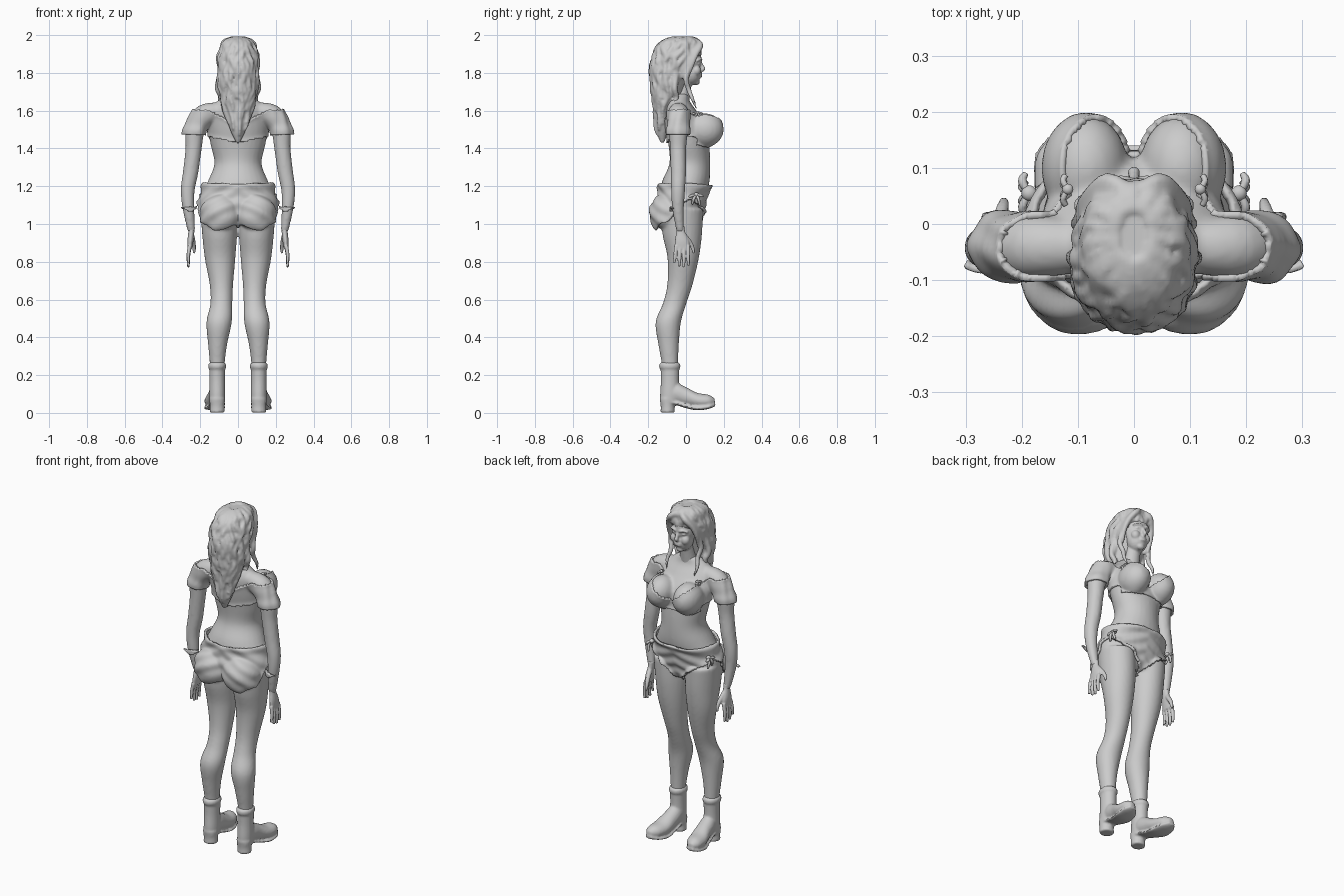
import bpy, bmesh, math, random
from mathutils import Vector, Matrix

if "Cube" in bpy.data.objects:
    bpy.data.objects.remove(bpy.data.objects["Cube"], do_unlink=True)
random.seed(4)
SIDES = (1, -1)
UP = Vector((0, 0, 1))

grey = bpy.data.materials.new("plain grey")
grey.use_nodes = True
grey.diffuse_color = (0.6, 0.6, 0.6, 1)
for node in grey.node_tree.nodes:
    if node.type == 'BSDF_PRINCIPLED':
        node.inputs["Base Color"].default_value = grey.diffuse_color


def spline(pts, n=5):
    """Smooth curve through tuples of any length."""
    out = []
    for i in range(len(pts) - 1):
        quad = [pts[max(i - 1, 0)], pts[i], pts[i + 1], pts[min(i + 2, len(pts) - 1)]]
        for k in range(n):
            t = k / n
            out.append([b + 0.5 * t * (c - a + t * (2 * a - 5 * b + 4 * c - d + t * (3 * (b - c) + d - a)))
                        for a, b, c, d in zip(*quad)])
    return out + [list(pts[-1])]


def flip(pts, s):
    return [(p[0] * s, *p[1:]) for p in pts]


def skin(bm, rings):
    rows = [[bm.verts.new(p) for p in ring] for ring in rings]
    n = len(rows[0])
    for a, b in zip(rows, rows[1:]):
        for i in range(n):
            bm.faces.new((a[i], a[(i + 1) % n], b[(i + 1) % n], b[i]))
    bm.faces.new(rows[0][::-1])
    bm.faces.new(rows[-1])


def loft(bm, pts, u=Vector((1, 0, 0)), v=Vector((0, 1, 0)), seg=28):
    """Ellipses of radii a, b through x, y, z, a, b."""
    angles = [math.tau * i / seg for i in range(seg)]
    skin(bm, [[Vector((x, y, z)) + u * a * math.cos(t) + v * b * math.sin(t) for t in angles]
              for x, y, z, a, b in spline(pts)])


def tube(bm, pts, seg=14, n=5):
    """Round tube through x, y, z, radius."""
    path = spline(pts, n)
    rings = []
    for i, (x, y, z, r) in enumerate(path):
        d = Vector(path[min(i + 1, len(path) - 1)][:3]) - Vector(path[max(i - 1, 0)][:3])
        u = d.cross(Vector((0.3, 1, 0.1))).normalized()
        v = d.cross(u).normalized()
        rings.append([Vector((x, y, z)) + r * (u * math.cos(math.tau * k / seg) + v * math.sin(math.tau * k / seg))
                      for k in range(seg)])
    skin(bm, rings)


def ball(bm, c, r):
    bmesh.ops.create_uvsphere(bm, u_segments=20, v_segments=12, radius=1,
                              matrix=Matrix.Translation(c) @ Matrix.Diagonal((*r, 1)))


def finish(name, bm, voxel=0, smooth=0, shell=0):
    """Make the object; blend its pieces into one skin and bake that."""
    bmesh.ops.recalc_face_normals(bm, faces=bm.faces)
    mesh = bpy.data.meshes.new(name)
    bm.to_mesh(mesh)
    bm.free()
    ob = bpy.data.objects.new(name, mesh)
    bpy.context.scene.collection.objects.link(ob)
    if voxel:
        mod = ob.modifiers.new("blend", 'REMESH')
        mod.mode, mod.voxel_size = 'VOXEL', voxel
    if smooth:
        mod = ob.modifiers.new("relax", 'SMOOTH')
        mod.factor, mod.iterations = 0.5, smooth
    if shell:
        mod = ob.modifiers.new("cloth", 'SOLIDIFY')
        mod.thickness, mod.offset = shell, -1
    bpy.context.view_layer.update()
    baked = bpy.data.meshes.new_from_object(ob.evaluated_get(bpy.context.evaluated_depsgraph_get()))
    ob.modifiers.clear()
    ob.data = baked
    baked.materials.clear()
    baked.materials.append(grey)
    baked.polygons.foreach_set("use_smooth", [True] * len(baked.polygons))
    return ob


# Body: torso, bust, seat, legs and arms
bm = bmesh.new()
loft(bm, [(0, -.03, 1, .15, .09), (0, -.03, 1.08, .2, .12), (0, -.015, 1.16, .19, .125),
          (0, 0, 1.23, .158, .125), (0, .02, 1.32, .125, .108), (0, .015, 1.42, .145, .108),
          (0, 0, 1.52, .16, .11), (0, -.03, 1.6, .15, .085), (0, -.04, 1.65, .11, .06),
          (0, -.03, 1.69, .052, .045)])
for s in SIDES:
    ball(bm, (s * .085, .1, 1.5), (.075, .095, .086))
    ball(bm, (s * .092, -.095, 1.06), (.1, .092, .095))
    loft(bm, flip([(.105, -.02, 1.08, .095, .11), (.098, -.02, .95, .092, .105), (.095, -.015, .82, .081, .083),
                   (.088, -.032, .68, .062, .067), (.088, -.06, .58, .058, .062), (.1, -.094, .48, .067, .067),
                   (.108, -.092, .36, .05, .054), (.11, -.085, .25, .039, .043), (.11, -.085, .12, .036, .04)], s))
    tube(bm, flip([(.09, -.04, 1.6, .045), (.18, -.04, 1.575, .058), (.226, -.04, 1.5, .052),
                   (.235, -.042, 1.4, .043), (.25, -.04, 1.28, .041), (.266, -.042, 1.18, .037),
                   (.262, -.042, 1.08, .031), (.246, -.03, .96, .02)], s), 20)
body = finish("body", bm, .009, 4)

# Head with neck and face
bm = bmesh.new()
tube(bm, [(0, -.045, 1.62, .06), (0, -.02, 1.7, .044), (0, -.005, 1.8, .044)], 20)
ball(bm, (0, -.005, 1.87), (.075, .088, .1))
ball(bm, (0, .025, 1.8), (.058, .056, .066))
ball(bm, (0, .054, 1.753), (.023, .019, .018))
tube(bm, [(0, .074, 1.86, .008), (0, .087, 1.832, .01), (0, .092, 1.821, .011), (0, .08, 1.812, .009)])
for z in (1.782, 1.793):
    ball(bm, (0, .077, z), (.021, .009, .006))
for s in SIDES:
    ball(bm, (s * .034, .055, 1.812), (.026, .024, .028))
    ball(bm, (s * .031, .066, 1.85), (.014, .01, .008))
    tube(bm, flip([(.01, .08, 1.866, .006), (.03, .08, 1.873, .006), (.056, .06, 1.865, .005)], s))
finish("head", bm, .005, 2)

# Hands with four fingers and a thumb
for s, side in zip(SIDES, ("left", "right")):
    bm = bmesh.new()
    loft(bm, flip([(.247, -.03, .99, .018, .021), (.247, -.028, .96, .016, .023),
                   (.252, -.022, .91, .016, .037), (.255, -.02, .87, .012, .04)], s))
    for i in range(4):
        y = -.052 + .021 * i
        drop = (.085, .105, .11, .1)[i]
        tube(bm, [(s * .255, y, .885, .011), (s * .263, y * 1.1, .88 - drop * .5, .0095),
                  (s * .262, y * 1.2, .88 - drop, .007)])
    tube(bm, flip([(.245, -.01, .94, .014), (.236, .022, .9, .012), (.232, .038, .865, .009), (.234, .04, .845, .006)], s))
    finish(side + "_hand", bm, .0045, 1)


def bump(d, width):
    return math.exp(-(d / width) ** 2)


def garment(name, inside, puff):
    """Cut cloth out of the body's skin: keep inside > 0, then push it out."""
    bm = bmesh.new()
    bm.from_mesh(body.data)
    bm.normal_update()
    bmesh.ops.delete(bm, geom=[v for v in bm.verts if inside(v.co) <= 0], context='VERTS')
    moves = [(v, v.normal.copy() * puff(v.co)) for v in bm.verts]
    for v, move in moves:
        v.co += move
    finish(name, bm, 0, 4, .014)


# Shorts: high-cut leg holes in front, fuller behind, rolled waistband
def leg_hem(p):
    x = abs(p.x)
    t = min(max((p.y + .11) / .14, 0), 1)
    front = .985 + .75 * x
    back = 1 - .02 * bump(x - .1, .05) + .25 * max(x - .13, 0)
    return p.z - (back + (front - back) * t * t * (3 - 2 * t))


def shorts_inside(p):
    if p.z > 1.1 and abs(p.x) > .19 + (1.2 - p.z) * .2:
        return -1
    return min(leg_hem(p), 1.215 - p.z)


def shorts_puff(p):
    fold = .004 * math.sin(p.z * 90 + abs(p.x) * 45 + p.y * 30)
    return .01 + .014 * bump(p.z - 1.2, .018) + .011 * bump(leg_hem(p), .022) + fold


garment("shorts", shorts_inside, shorts_puff)


# Crop top: low front neckline, off-shoulder puffed sleeves
def top_inside(p):
    x = abs(p.x)
    if x > .185:
        return min(p.z - 1.465, 1.605 - p.z)
    low = 1.41 if p.y > .05 else 1.425 + .22 * x
    high = min(1.475 + .85 * x, 1.605) if p.y > 0 else min(1.53 + .5 * x, 1.605)
    return min(p.z - low, high - p.z)


def top_puff(p):
    sleeve = min(max((abs(p.x) - .17) / .03, 0), 1)
    cuff = .011 * bump(p.z - 1.492, .026) + .003 * math.sin(p.y * 110 + p.x * 70)
    return .006 + .006 * bump(top_inside(p), .014) + sleeve * cuff


garment("crop_top", top_inside, top_puff)

# Side ties on the shorts and front ties on the top
bm = bmesh.new()
for s in SIDES:
    for x, y, z, size in ((.187, .055, 1.155, 1), (.118, .062, 1.59, .7)):
        knot = Vector((x * s, y, z))
        ball(bm, knot, (.014 * size, .014 * size, .012 * size))
        for dy, dz in ((-.04, -.012), (.035, -.008), (-.022, -.05), (.018, -.055)):
            mid = knot + Vector((s * .012, dy * .6, dz * .4)) * size
            end = knot + Vector((s * .006, dy, dz)) * size
            tube(bm, [(*knot, .005), (*mid, .008 * size), (*end, .005)], 10)
finish("cloth_ties", bm)

# Hair: one tapering mass overlaid with wavy locks
bm = bmesh.new()
mass = [(0, -.02, 1.987, .03, .045), (0, -.032, 1.96, .078, .095), (0, -.05, 1.89, .098, .118),
        (0, -.08, 1.8, .1, .102), (0, -.095, 1.7, .094, .08), (0, -.112, 1.6, .072, .053),
        (0, -.125, 1.5, .042, .035), (0, -.125, 1.43, .01, .01)]
loft(bm, mass)
rows = spline(mass, 6)
for i in range(44):
    a = math.tau * i / 44 + random.uniform(-.08, .08)
    last = 13 if math.sin(a) > .35 else random.randint(26, len(rows) - 1)
    phase, swing = random.uniform(0, 6), random.uniform(.06, .16)
    lock = []
    for k in range(0, last, 2):
        x, y, z, rx, ry = rows[k]
        t = a + swing * math.sin(k * .62 + phase)
        lift = 1 + .05 * math.sin(k * .8 + phase * 2)
        lock.append((x + rx * lift * math.cos(t), y + ry * lift * math.sin(t), z,
                     .006 + .008 * math.sin(math.pi * (k + 2) / (last + 4))))
    tube(bm, lock, 8, 3)
# Fringe swept from the parting and strands beside the neck
for s in SIDES:
    for k in range(4):
        d = .013 * k
        tube(bm, flip([(.005, .055 - d, 1.972, .012), (.045, .075 - d, 1.945, .017), (.078, .05 - d, 1.895, .015),
                       (.092, .025 - d, 1.83, .013), (.085, .01 - d, 1.77, .006)], s), 10)
    tube(bm, flip([(.09, .02, 1.85, .012), (.1, .0, 1.77, .014), (.088, .015, 1.71, .013),
                   (.098, .035, 1.66, .01), (.088, .055, 1.61, .004)], s), 10)
    tube(bm, flip([(.095, -.05, 1.8, .014), (.108, -.06, 1.72, .015), (.09, -.05, 1.67, .013),
                   (.1, -.07, 1.61, .005)], s), 10)
finish("hair", bm, .007, 1)

# Boots: shaft, rounded foot, sole, block heel and rolled collar
for s, side in zip(SIDES, ("left", "right")):
    bm = bmesh.new()
    loft(bm, flip([(.11, -.085, .245, .042, .05), (.11, -.085, .17, .041, .048), (.11, -.085, .1, .042, .052),
                   (.11, -.088, .055, .04, .048)], s))
    loft(bm, flip([(.11, -.086, .268, .036, .043), (.11, -.086, .258, .046, .055), (.11, -.086, .24, .047, .056),
                   (.11, -.086, .228, .04, .047)], s))
    loft(bm, flip([(.11, -.115, .09, .03, .035), (.11, -.06, .105, .042, .055), (.115, 0, .086, .046, .05),
                   (.124, .06, .066, .052, .04), (.132, .12, .062, .042, .034), (.137, .152, .062, .014, .014)], s),
         v=UP)
    loft(bm, flip([(.11, -.13, .057, .03, .01), (.11, -.06, .053, .042, .01), (.115, 0, .035, .046, .01),
                   (.124, .06, .025, .056, .011), (.132, .12, .032, .047, .011), (.137, .155, .044, .018, .009)], s),
         v=UP)
    loft(bm, flip([(.11, -.098, .075, .042, .042), (.11, -.097, .035, .039, .037), (.11, -.097, .001, .04, .038)], s))
    finish(side + "_boot", bm, .007, 1)
